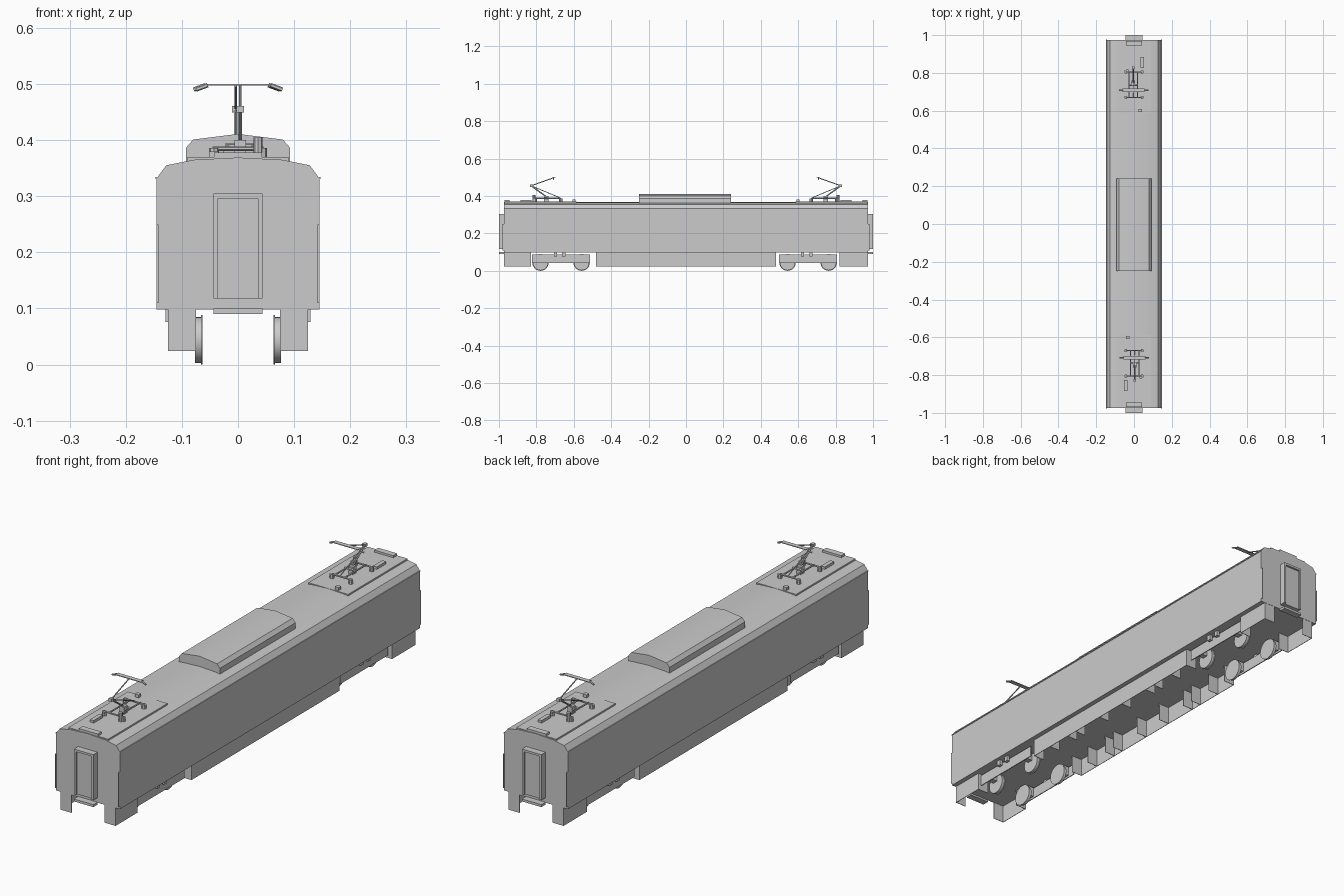
import bpy
from mathutils import Vector

if "Cube" in bpy.data.objects:
    bpy.data.objects.remove(bpy.data.objects["Cube"])


def mesh(name, verts, faces, smooth=False):
    me = bpy.data.meshes.new(name)
    me.from_pydata(verts, [], faces)
    ob = bpy.data.objects.new(name, me)
    bpy.context.collection.objects.link(ob)
    if smooth:
        bpy.ops.object.select_all(action='DESELECT')
        ob.select_set(True)
        bpy.context.view_layer.objects.active = ob
        bpy.ops.object.shade_smooth_by_angle(angle=0.6)
    return ob


def prism(name, half, y0, y1):
    """Extrude a profile (right half, bottom to top centre) along y."""
    prof = half + [(-x, z) for x, z in reversed(half) if x > 0]
    n = len(prof)
    verts = [(x, y, z) for y in (y0, y1) for x, z in prof]
    faces = [(i, i + n, (i + 1) % n + n, (i + 1) % n) for i in range(n)]
    faces += [tuple(range(n)), tuple(reversed(range(n, 2 * n)))]
    return mesh(name, verts, faces, True)


def box(name, x, y, z):
    """Box from three (min, max) ranges."""
    x, y, z = sorted(x), sorted(y), sorted(z)
    verts = [(a, b, c) for a in x for b in y for c in z]
    return mesh(name, verts, [(0, 1, 3, 2), (4, 6, 7, 5), (0, 4, 5, 1),
                              (2, 3, 7, 6), (0, 2, 6, 4), (1, 5, 7, 3)])


def rod(name, p, q, r, sides=6):
    p, q = Vector(p), Vector(q)
    bpy.ops.mesh.primitive_cylinder_add(vertices=sides, radius=r, depth=(q - p).length,
                                        location=(p + q) / 2)
    ob = bpy.context.object
    ob.name = name
    ob.rotation_euler = (q - p).to_track_quat('Z', 'Y').to_euler()
    bpy.ops.object.shade_smooth_by_angle(angle=0.6)
    return ob


# Car body and central roof fairing
prism("car_body", [(0.145, 0.098), (0.145, 0.332), (0.128, 0.355), (0.078, 0.365), (0, 0.369)],
      -0.973, 0.973)
prism("roof_fairing", [(0.093, 0.355), (0.093, 0.386), (0.08, 0.401), (0, 0.411)], -0.25, 0.24)

for side in (-1, 1):
    # Rain gutter
    box("rain_gutter", (side * 0.144, side * 0.147), (-0.973, 0.973), (0.331, 0.334))

    # Open-bottomed skirts with cross plates
    for y0, y1 in ((-0.972, -0.83), (-0.48, 0.48), (0.82, 0.972)):
        box("skirt", (side * 0.123, side * 0.125), (y0, y1), (0.024, 0.098))
    for y in (-0.971, -0.831, -0.479, -0.38, -0.27, -0.22, -0.07,
              0.07, 0.22, 0.27, 0.38, 0.479, 0.821, 0.971):
        box("skirt_cross_plate", (side * 0.075, side * 0.124), (y - 0.001, y + 0.001),
            (0.024, 0.098))

    for centre in (-0.668, 0.653):
        # Bogie side frame, hangers and wheels
        box("bogie_frame", (side * 0.112, side * 0.116), (centre - 0.155, centre + 0.155),
            (0.042, 0.088))
        for off in (-0.03, 0.015):
            box("damper_bracket", (side * 0.116, side * 0.129),
                (centre + off - 0.009, centre + off + 0.009), (0.076, 0.099))
        for off in (-0.11, 0.11):
            box("bogie_hanger", (side * 0.08, side * 0.113),
                (centre + off - 0.012, centre + off + 0.012), (0.05, 0.09))
            rod("wheel", (side * 0.066, centre + off, 0.044),
                (side * 0.077, centre + off, 0.044), 0.041, 24)
            rod("wheel_flange", (side * 0.063, centre + off, 0.044),
                (side * 0.066, centre + off, 0.044), 0.044, 24)

for s in (-1, 1):
    # Gangway door frame, step plate, end lamp and corner handrails
    box("gangway_door", (-0.038, 0.038), (s * 0.972, s * 0.991), (0.118, 0.297))
    for side in (-1, 1):
        box("gangway_frame_side", (side * 0.036, side * 0.044), (s * 0.972, s * 1.0),
            (0.118, 0.304))
        box("corner_handrail", (side * 0.142, side * 0.145), (s * 0.972, s * 0.98),
            (0.11, 0.25))
    box("gangway_frame_top", (-0.044, 0.044), (s * 0.972, s * 1.0), (0.296, 0.305))
    box("step_plate", (-0.044, 0.044), (s * 0.972, s * 1.0), (0.09, 0.1))
    box("end_lamp", (-0.043, 0.043), (s * 0.945, s * 0.97), (0.364, 0.378))

    # Front unit is drawn as-is, rear unit is turned half a circle about z
    def at(x, y, z):
        return (-s * x, -s * y, z)

    def rbox(name, x, y, z):
        return box(name, [-s * v for v in x], [-s * v for v in y], z)

    # Roof equipment well and small roof boxes
    rbox("equipment_floor", (-0.09, 0.09), (-0.97, -0.585), (0.363, 0.3695))
    rbox("roof_box", (-0.052, -0.035), (-0.885, -0.825), (0.367, 0.38))
    rbox("roof_sensor", (-0.042, -0.025), (-0.608, -0.592), (0.367, 0.382))

    # Pantograph base frame on insulators
    for y in (-0.67, -0.805):
        rod("base_cross_bar", at(-0.045, y, 0.385), at(0.045, y, 0.385), 0.004)
        for x in (-0.043, 0.043):
            rod("insulator", at(x, y, 0.366), at(x, y, 0.386), 0.009, 8)
    for x in (-0.018, 0.026):
        rod("base_rail", at(x, -0.67, 0.388), at(x, -0.805, 0.388), 0.0035)
    rod("base_centre_bar", at(-0.022, -0.735, 0.39), at(0.03, -0.735, 0.39), 0.005)
    rbox("pivot_block", (-0.006, 0.014), (-0.76, -0.735), (0.37, 0.4))
    rod("drive_cylinder", at(0.036, -0.812, 0.366), at(0.036, -0.812, 0.405), 0.008, 8)

    # Folding arm and collector head
    knee = at(0.004, -0.828, 0.455)
    rod("lower_arm", at(0.004, -0.738, 0.39), knee, 0.0035)
    rod("lower_guide_rod", at(0.004, -0.672, 0.39), knee, 0.002)
    rod("upper_arm", knee, at(0.004, -0.71, 0.497), 0.0025)
    rbox("knee_joint", (-0.003, 0.011), (-0.835, -0.82), (0.449, 0.461))
    rbox("collector_head", (-0.055, 0.06), (-0.717, -0.699), (0.497, 0.5))
    for side in (-1, 1):
        rod("collector_horn", at(0.002 + side * 0.056, -0.708, 0.498),
            at(0.002 + side * 0.077, -0.708, 0.49), 0.004)
